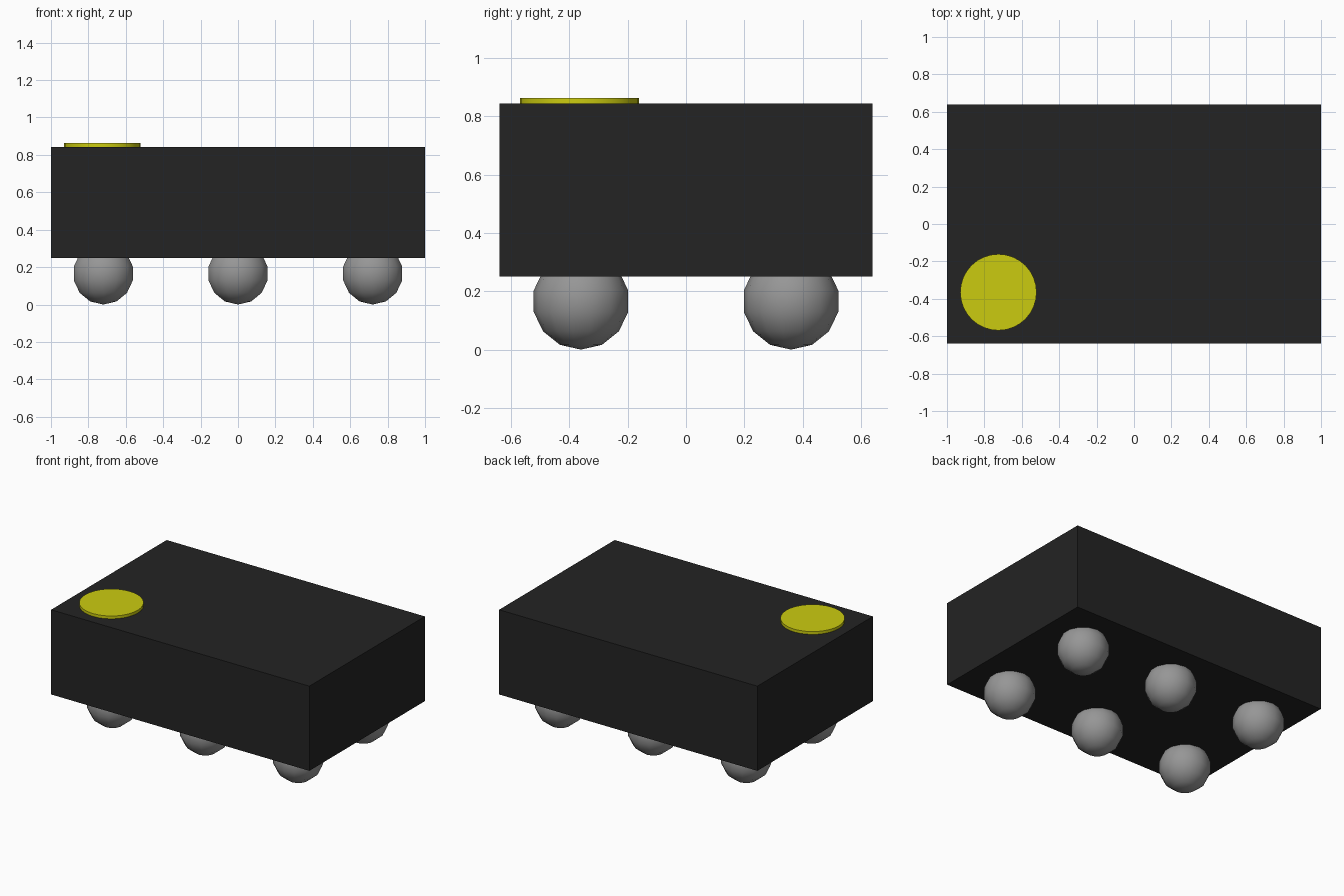
import bpy
import math

cube = bpy.data.objects.get("Cube")
if cube:
    bpy.data.objects.remove(cube, do_unlink=True)


def material(name, rgb):
    mat = bpy.data.materials.new(name)
    mat.use_nodes = True
    mat.diffuse_color = (*rgb, 1)
    mat.node_tree.nodes["Principled BSDF"].inputs["Base Color"].default_value = (*rgb, 1)
    return mat


black = material("matte black", (0.017, 0.017, 0.017))
yellow = material("marker yellow", (0.6, 0.6, 0.005))
grey = material("ball grey", (0.305, 0.305, 0.305))


def finish(name, mat, smooth=False):
    obj = bpy.context.object
    obj.name = name
    obj.data.materials.append(mat)
    bpy.ops.object.transform_apply(location=False, rotation=False, scale=True)
    if smooth:
        bpy.ops.object.shade_smooth_by_angle(angle=math.radians(35))
    return obj


# Rectangular body
BOTTOM, TOP = 0.25, 0.843
bpy.ops.mesh.primitive_cube_add(size=1, location=(0, 0, (BOTTOM + TOP) / 2))
bpy.context.object.scale = (2.0, 1.278, TOP - BOTTOM)
finish("body", black)

# Corner marker disc
bpy.ops.mesh.primitive_cylinder_add(vertices=32, radius=0.204, depth=0.02,
                                    location=(-0.725, -0.365, TOP + 0.01))
finish("corner_marker", yellow, smooth=True)

# Two rows of three support balls, sunk into the underside
RADIUS = 0.166
for row, y in (("front", -0.36), ("back", 0.36)):
    for side, x in (("right", -0.72), ("middle", 0), ("left", 0.72)):
        bpy.ops.mesh.primitive_uv_sphere_add(segments=14, ring_count=7, radius=RADIUS,
                                             location=(x, y, RADIUS))
        finish(f"{row}_{side}_ball", grey, smooth=True)
